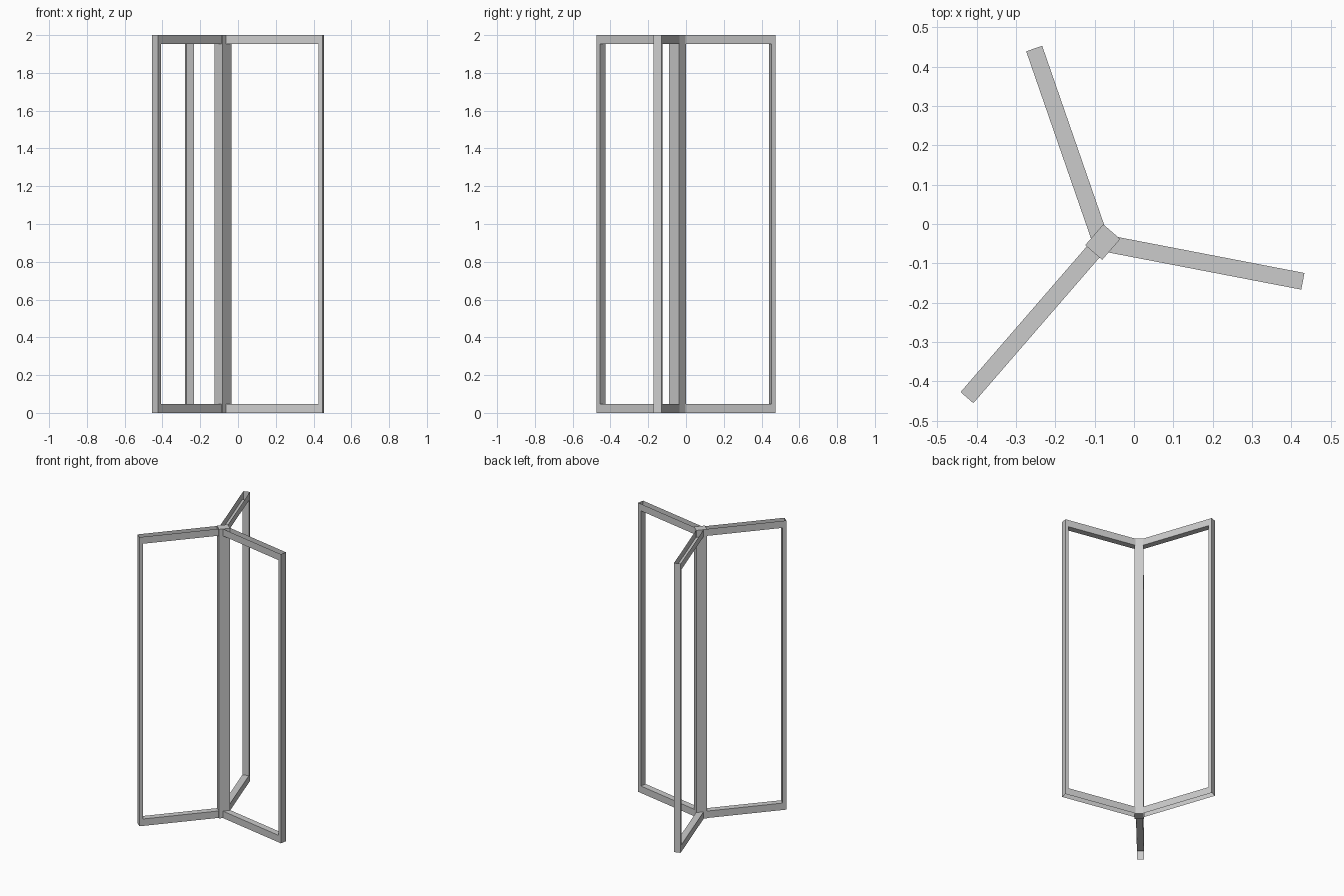
import bpy, bmesh, math
from mathutils import Matrix, Vector

if "Cube" in bpy.data.objects:
    bpy.data.objects.remove(bpy.data.objects["Cube"])

AXIS = Vector((-0.083, -0.047, 0))
ANGLE = math.radians(-10.9)      # direction of the first wing
R0, R1, H = 0.02, 0.545, 2.0     # wing start, wing end, height
STILE, RAIL, HALF = 0.0235, 0.048, 0.0215


def make_object(name, bm, matrix):
    mesh = bpy.data.meshes.new(name)
    bm.to_mesh(mesh)
    bm.free()
    ob = bpy.data.objects.new(name, mesh)
    ob.matrix_world = matrix
    bpy.context.collection.objects.link(ob)
    return ob


def wing(name, angle):
    # Sheet-metal frame: channels open at the top and bottom, closed outer edge
    bm = bmesh.new()
    ri = R1 - STILE
    outline = [(R0, 0), (R1, 0), (R1, H), (R0, H),
               (R0, H - RAIL), (ri, H - RAIL), (ri, RAIL), (R0, RAIL)]
    front = [bm.verts.new((x, -HALF, z)) for x, z in outline]
    back = [bm.verts.new((x, HALF, z)) for x, z in outline]
    # side faces: bottom rail, outer stile, top rail
    for a, b, c, d in ((0, 1, 6, 7), (1, 2, 5, 6), (2, 3, 4, 5)):
        bm.faces.new([front[i] for i in (a, b, c, d)])
        bm.faces.new([back[i] for i in (d, c, b, a)])
    # outer edge and the three sides of the opening
    for a, b in ((1, 2), (4, 5), (5, 6), (6, 7)):
        bm.faces.new((front[b], front[a], back[a], back[b]))
    return make_object(name, bm, Matrix.Translation(AXIS) @ Matrix.Rotation(angle, 4, 'Z'))


for i in range(3):
    wing(f"door_wing_{i + 1}", ANGLE + i * math.tau / 3)

# Rectangular central column, lined up with one wing
bm = bmesh.new()
bmesh.ops.create_cube(bm, size=1, matrix=Matrix.Diagonal((0.07, 0.057, H, 1)))
make_object("central_column", bm,
            Matrix.Translation(AXIS + Vector((0.0035, 0.001, H / 2)))
            @ Matrix.Rotation(ANGLE + math.tau * 2 / 3, 4, 'Z'))
